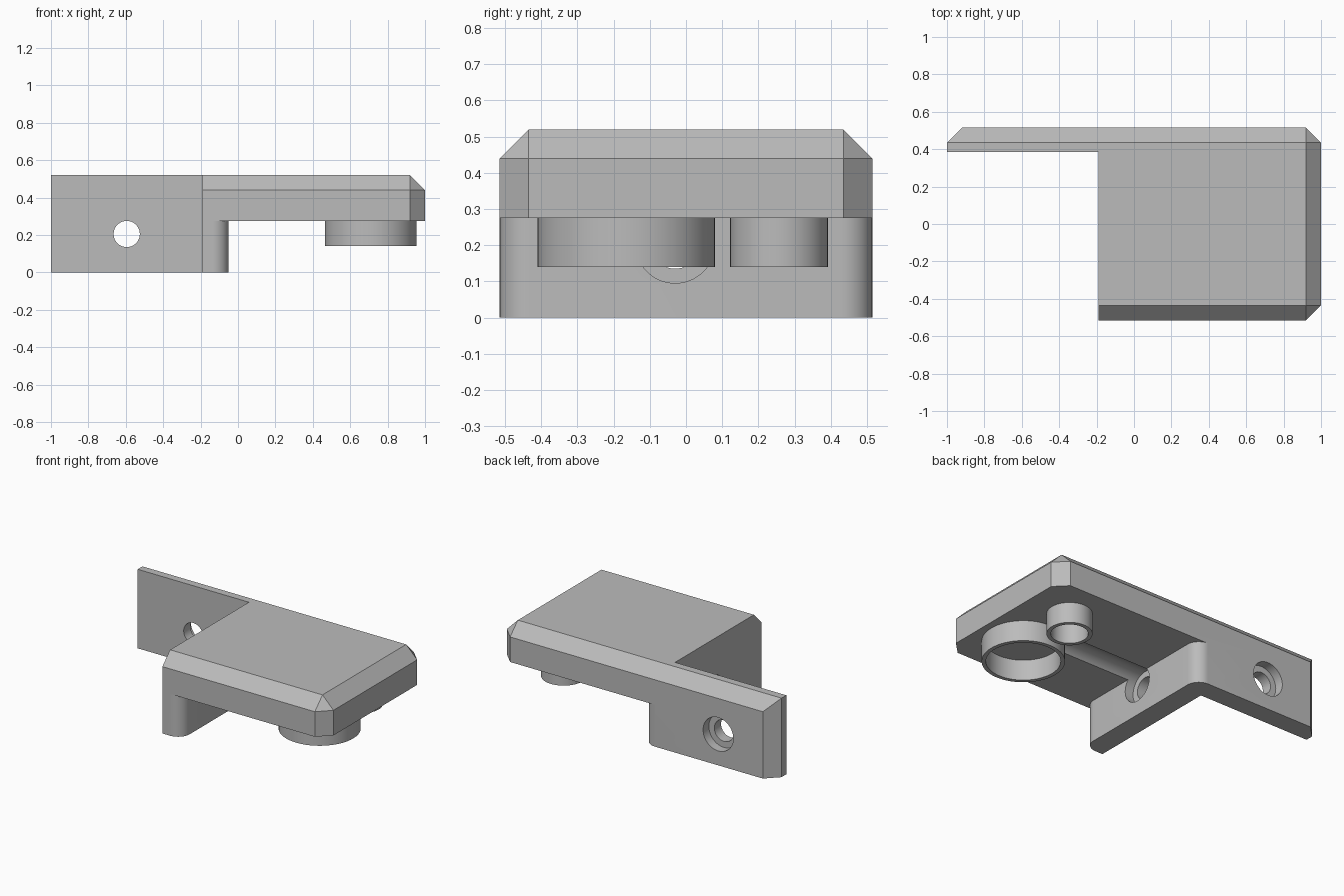
import bpy, bmesh, math
from mathutils import Vector

if "Cube" in bpy.data.objects:
    bpy.data.objects.remove(bpy.data.objects["Cube"])

grey = bpy.data.materials.new("plain_grey")
grey.use_nodes = True
grey.diffuse_color = (0.5, 0.5, 0.5, 1)
grey.node_tree.nodes["Principled BSDF"].inputs["Base Color"].default_value = (0.5, 0.5, 0.5, 1)

DEPTH = 0.515      # half depth, front to back
TOP = 0.52
UNDER = 0.275      # underside of the platform
C = 0.08           # chamfer size
INNER, OUTER = -0.19, -0.05   # faces of the cross wall
BACK = 0.385       # front face of the back wall


def make_object(name, bm):
    bmesh.ops.recalc_face_normals(bm, faces=bm.faces)
    mesh = bpy.data.meshes.new(name)
    bm.to_mesh(mesh)
    bm.free()
    mesh.materials.append(grey)
    obj = bpy.data.objects.new(name, mesh)
    bpy.context.collection.objects.link(obj)
    return obj


def prism(outline, z0, z1):
    bm = bmesh.new()
    face = bm.faces.new([bm.verts.new((x, y, z0)) for x, y in outline])
    new = bmesh.ops.extrude_face_region(bm, geom=[face])["geom"]
    bmesh.ops.translate(bm, vec=(0, 0, z1 - z0),
                        verts=[v for v in new if isinstance(v, bmesh.types.BMVert)])
    return bm


def slice_off(bm, normal, distance):
    """Remove everything past the plane and cap the cut."""
    n = Vector(normal)
    cut = bmesh.ops.bisect_plane(bm, geom=bm.verts[:] + bm.edges[:] + bm.faces[:],
                                 plane_co=n * distance / n.length_squared,
                                 plane_no=n, clear_outer=True)
    edges = [e for e in cut["geom_cut"] if isinstance(e, bmesh.types.BMEdge)]
    bmesh.ops.holes_fill(bm, edges=[e for e in edges if e.is_boundary])


def arc(cx, cy, r, start, end, steps=12):
    angles = [math.radians(start + (end - start) * i / steps) for i in range(steps + 1)]
    return [(cx + r * math.cos(a), cy + r * math.sin(a)) for a in angles]


def cylinder(name, r, start, end):
    a, b = Vector(start), Vector(end)
    bpy.ops.mesh.primitive_cylinder_add(vertices=64, radius=r, depth=(b - a).length,
                                        location=(a + b) / 2)
    obj = bpy.context.object
    obj.name = name
    obj.rotation_euler = (b - a).to_track_quat("Z", "Y").to_euler()
    obj.data.materials.append(grey)
    return obj


def boolean(target, other, operation):
    mod = target.modifiers.new(operation.title(), "BOOLEAN")
    mod.operation, mod.object, mod.solver = operation, other, "EXACT"
    other.hide_render = True
    bpy.context.view_layer.objects.active = target
    bpy.ops.object.modifier_apply(modifier=mod.name)
    bpy.data.objects.remove(other)


def smooth(obj):
    bpy.ops.object.select_all(action="DESELECT")
    obj.select_set(True)
    bpy.context.view_layer.objects.active = obj
    bpy.ops.object.shade_smooth_by_angle(angle=math.radians(30))


# Platform with the upper part of the back wall, chamfered on the outer edges
left_end = [(C - 1, DEPTH), (-1, DEPTH - C), (-1, BACK), (INNER, BACK), (INNER, -DEPTH)]
bm = prism(left_end + [(1 - C, -DEPTH), (1, C - DEPTH), (1, DEPTH - C), (1 - C, DEPTH)],
           UNDER, TOP)
slice_off(bm, (1, 0, 1), 1 + TOP - C)
for side in (-1, 1):
    slice_off(bm, (0, side, 1), DEPTH + TOP - C)
    slice_off(bm, (1, side, 1), 1 + DEPTH + TOP - 2 * C)
bracket = make_object("bracket_body", bm)

# Lower walls, rounded at the two outer corners
R = 0.085
walls = make_object("lower_walls", prism(
    left_end + arc(OUTER - R, R - DEPTH, R, -90, 0) + arc(OUTER - R, DEPTH - R, R, 0, 90),
    0, UNDER))
boolean(bracket, walls, "UNION")

# Screw holes; the cross wall counterbore runs on as a groove under the platform
HOLE, BORE, HZ, SEAT = 0.07, 0.11, 0.205, 0.06
for name, r, a, b in (
    ("back_hole", HOLE, (-0.595, 0.3, HZ), (-0.595, 0.6, HZ)),
    ("back_counterbore", BORE, (-0.595, DEPTH - SEAT, HZ), (-0.595, 0.6, HZ)),
    ("cross_hole", HOLE, (-0.3, -0.03, HZ), (0.1, -0.03, HZ)),
    ("cross_counterbore", BORE, (OUTER - SEAT, -0.03, HZ), (0.52, -0.03, HZ)),
):
    boolean(bracket, cylinder(name, r, a, b), "DIFFERENCE")
smooth(bracket)

# Two round collars under the platform
for name, y, r in (("large_collar", -0.165, 0.245), ("small_collar", 0.257, 0.135)):
    ring = cylinder(name, r, (0.71, y, 0.14), (0.71, y, UNDER + 0.01))
    bore = cylinder("collar_bore", r - 0.025, (0.71, y, 0.1), (0.71, y, 0.4))
    boolean(ring, bore, "DIFFERENCE")
    smooth(ring)
